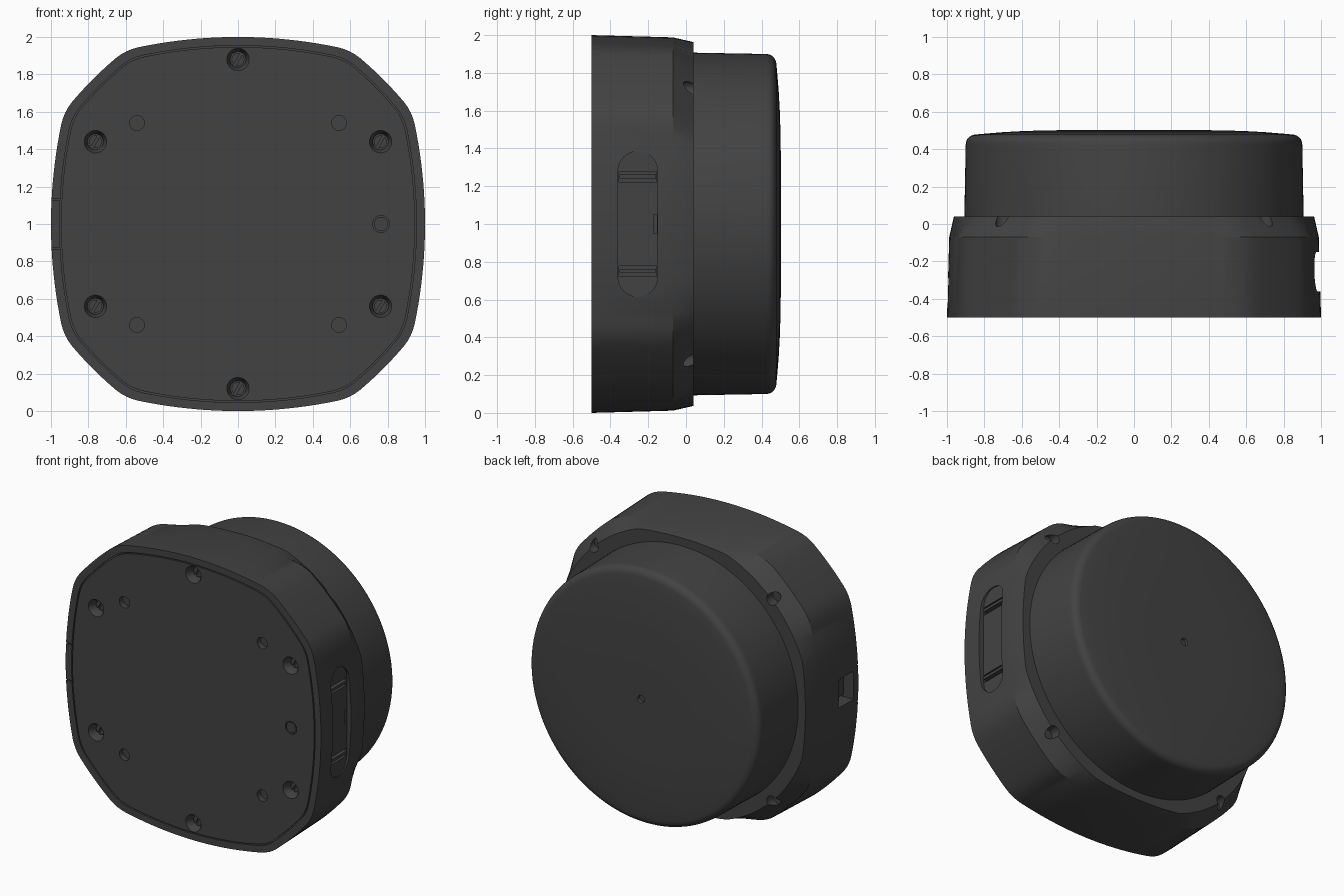
import bpy, bmesh, math
from mathutils import Vector

if "Cube" in bpy.data.objects:
    bpy.data.objects.remove(bpy.data.objects["Cube"])

CZ = 1.0  # height of the central axis

mat = bpy.data.materials.new("dark_grey")
mat.diffuse_color = (0.055, 0.055, 0.055, 1)
mat.use_nodes = True
mat.node_tree.nodes["Principled BSDF"].inputs["Base Color"].default_value = mat.diffuse_color


def loft(bm, rings):
    """Skin closed rings of equal length and cap both ends."""
    vs = [[bm.verts.new(p) for p in ring] for ring in rings]
    n = len(vs[0])
    faces = [bm.faces.new(vs[0]), bm.faces.new(vs[-1][::-1])]
    for a, b in zip(vs, vs[1:]):
        for i in range(n):
            j = (i + 1) % n
            faces.append(bm.faces.new((a[i], b[i], b[j], a[j])))
    bmesh.ops.recalc_face_normals(bm, faces=faces)


def turned(bm, profile, x=0, z=CZ, n=32):
    """Solid turned about the y direction; profile holds (radius, y)."""
    loft(bm, [[(x + r * math.cos(2 * math.pi * i / n), y,
                z + r * math.sin(2 * math.pi * i / n)) for i in range(n)]
              for r, y in profile])


def box(bm, x0, x1, y0, y1, z0, z1):
    loft(bm, [[(x, y0, z0), (x, y1, z0), (x, y1, z1), (x, y0, z1)] for x in (x0, x1)])


def finish(name, bm):
    me = bpy.data.meshes.new(name)
    bm.to_mesh(me)
    bm.free()
    ob = bpy.data.objects.new(name, me)
    bpy.context.collection.objects.link(ob)
    me.materials.append(mat)
    return ob


def smooth(ob, angle=25):
    bpy.ops.object.select_all(action='DESELECT')
    ob.select_set(True)
    bpy.context.view_layer.objects.active = ob
    bpy.ops.object.shade_smooth_by_angle(angle=math.radians(angle))


def cut(ob, cutter):
    mod = ob.modifiers.new("cut", 'BOOLEAN')
    mod.operation = 'DIFFERENCE'
    mod.solver = 'EXACT'
    mod.object = cutter
    bpy.ops.object.select_all(action='DESELECT')
    ob.select_set(True)
    bpy.context.view_layer.objects.active = ob
    bpy.ops.object.modifier_apply(modifier=mod.name)
    bpy.data.objects.remove(cutter)


def outline():
    """Rounded octagon with bulging sides, centred on the origin."""
    def side(x):
        return Vector((x, 1 - 0.194 * x * x))

    def corner(t):
        p = Vector((0.6, 0.93)).lerp(Vector((0.93, 0.6)), t)
        return p + Vector((1, 1)) * 0.01 * 4 * t * (1 - t)

    def bend(a, v, b):
        return [a * (1 - t) ** 2 + v * 2 * t * (1 - t) + b * t * t for t in (.25, .5, .75)]

    quarter = [side(-0.53 + 1.06 * i / 20) for i in range(21)]
    c = [corner(0.14 + 0.72 * i / 6) for i in range(7)]
    quarter += bend(quarter[-1], Vector((0.6, 0.93)), c[0]) + c
    quarter += bend(c[-1], Vector((0.93, 0.6)), Vector((side(0.53).y, 0.53)))
    pts = []
    for k in range(4):
        for p in quarter:
            x, z = p
            for _ in range(k):
                x, z = z, -x
            pts.append((x, z))
    return pts


OUT = outline()


def ring(scale, y, limit=9):
    res = []
    for x, z in OUT:
        s = min(scale, limit / math.hypot(x, z))
        res.append((x * s, y, CZ + z * s))
    return res


# housing with tapered walls, sloped rear corners and the seam on the front
bm = bmesh.new()
loft(bm, [ring(0.946, -0.5), ring(0.946, -0.488), ring(0.954, -0.488), ring(0.954, -0.5),
          ring(1, -0.5), ring(0.988, -0.07), ring(0.963, 0.04, 1.0)])
housing = finish("housing", bm)

# cutters: screw wells, pin holes, rear corner notches, side pocket, port
bm = bmesh.new()
wells = [(0.88 * math.cos(math.radians(a)), CZ + 0.88 * math.sin(math.radians(a)))
         for a in range(30, 390, 60)]
for x, z in wells:
    turned(bm, [(0.062, -0.52), (0.06, -0.5), (0.042, -0.46), (0.042, -0.43)], x, z)
for sx in (-1, 1):
    for sz in (-1, 1):
        turned(bm, [(0.04, -0.52), (0.04, -0.46)], sx * 0.54, CZ + sz * 0.54, 24)
        turned(bm, [(0.04, -0.03), (0.04, 0.1)], sx * 0.7, CZ + sz * 0.715, 24)
pocket = []
for i in range(34):
    a = math.pi * (i if i < 17 else i - 1) / 16
    pocket.append((-0.255 + 0.105 * math.cos(a), CZ + 0.28 * (1 if i < 17 else -1) + 0.105 * math.sin(a)))
loft(bm, [[(x, y, z) for y, z in pocket] for x in (0.957, 1.1)])
box(bm, -1.1, -0.9, -0.45, -0.29, 0.9, 1.1)
for z in (0.87, 1.13):
    box(bm, -1.1, -0.951, -0.52, -0.49, z - 0.004, z + 0.004)
cutter = finish("cutter", bm)
cutter.hide_render = True
cut(housing, cutter)

# deep slots inside the side pocket and the ring seam of the front button
bm = bmesh.new()
for z in (0.75, 1.25):
    box(bm, 0.91, 1.1, -0.355, -0.155, z - 0.028, z + 0.028)
box(bm, 0.93, 1.1, -0.172, -0.153, 0.95, 1.05)
turned(bm, [(0.045, -0.52), (0.045, -0.485)], 0.765)
cutter = finish("slot_cutter", bm)
cutter.hide_render = True
cut(housing, cutter)
smooth(housing)

# bars lying in the pocket slots
bm = bmesh.new()
for z in (0.75, 1.25):
    box(bm, 0.9, 0.965, -0.352, -0.158, z - 0.008, z + 0.012)
finish("pocket_bars", bm)

# front button
bm = bmesh.new()
turned(bm, [(0.037, -0.498), (0.037, -0.47)], 0.765)
smooth(finish("front_button", bm))

# slotted screw heads: two half discs in each well
bm = bmesh.new()
for k, (x, z) in enumerate(wells):
    turn = math.radians(60 if x else 0)
    for half in (0, math.pi):
        arc = [turn + half + 0.2 + (math.pi - 0.4) * i / 12 for i in range(13)]
        loft(bm, [[(x + 0.034 * math.cos(a), y, z + 0.034 * math.sin(a)) for a in arc]
                  for y in (-0.45, -0.42)])
smooth(finish("screw_heads", bm))

# connector socket in the left port
bm = bmesh.new()
box(bm, -0.95, -0.88, -0.41, -0.33, 0.94, 1.06)
finish("port_socket", bm)

# round rear drum with filleted rim, shallow dome and centre dimple
bm = bmesh.new()
drum = [(0.908, 0.0), (0.907, 0.04), (0.9, 0.42)]
drum += [(0.84 + 0.059 * math.cos(a), 0.43 + 0.049 * math.sin(a))
         for a in (math.radians(10 * i) for i in range(1, 9))]
drum += [(r, 0.503 - 0.03 * (r / 0.88) ** 4) for r in (0.78, 0.7, 0.6, 0.5, 0.35, 0.2, 0.027)]
drum += [(0.022, 0.487)]
turned(bm, drum, n=128)
smooth(finish("rear_drum", bm), 30)
